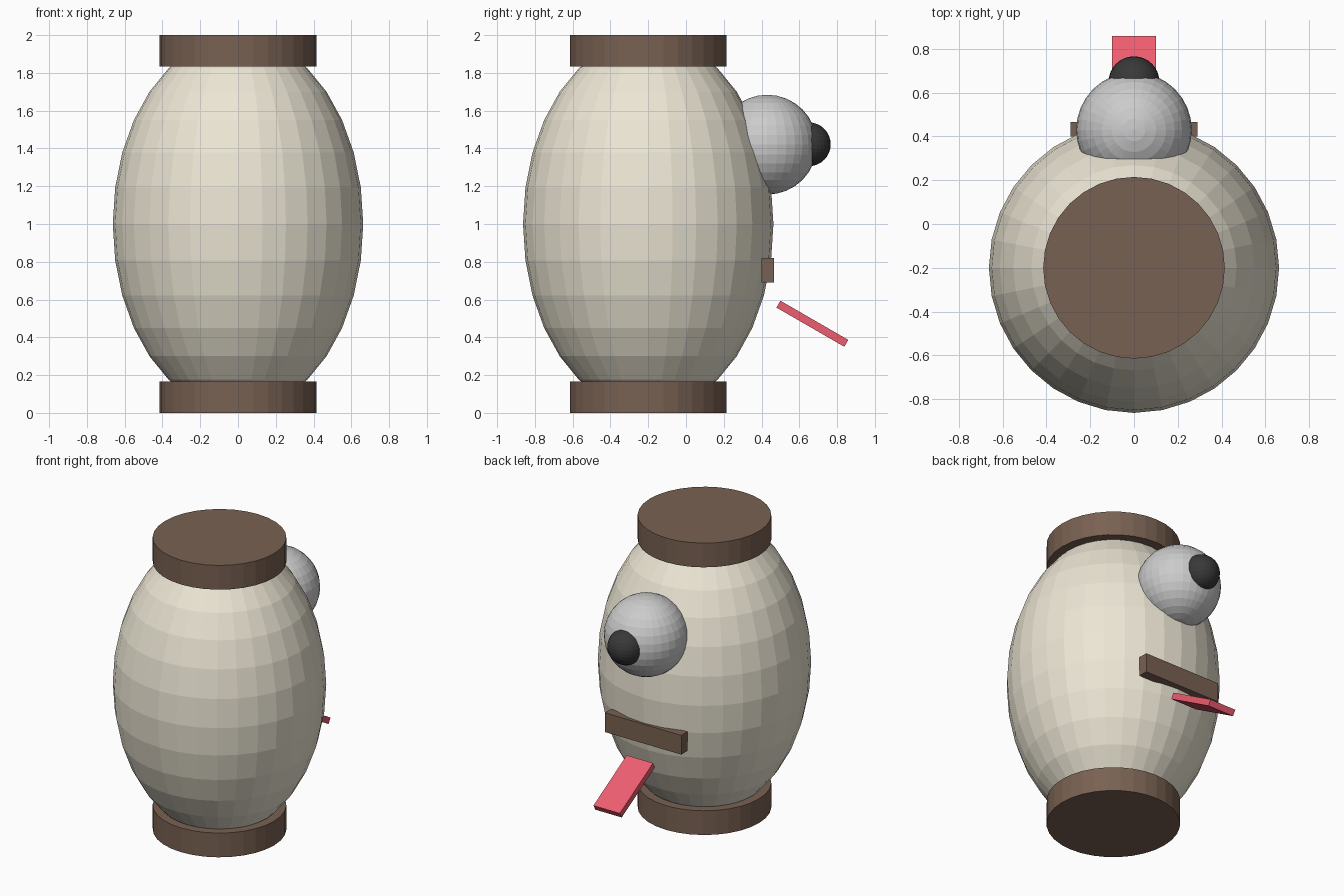
import bpy
from math import radians

if "Cube" in bpy.data.objects:
    bpy.data.objects.remove(bpy.data.objects["Cube"])


def material(name, rgb):
    m = bpy.data.materials.new(name)
    m.diffuse_color = (*rgb, 1)
    m.use_nodes = True
    m.node_tree.nodes["Principled BSDF"].inputs["Base Color"].default_value = m.diffuse_color
    return m


cream = material("cream", (0.84, 0.79, 0.66))
brown = material("brown", (0.19, 0.12, 0.085))
black = material("black", (0.04, 0.04, 0.04))
pink = material("pink", (0.85, 0.11, 0.16))


def finish(name, scale, mat, rot=(0, 0, 0)):
    ob = bpy.context.object
    ob.name = name
    ob.scale = scale
    ob.rotation_euler = rot
    if mat:
        ob.data.materials.append(mat)
    return ob


def ball(name, loc, scale, mat=None):
    bpy.ops.mesh.primitive_uv_sphere_add(segments=32, ring_count=16, radius=1, location=loc)
    return finish(name, scale, mat)


def box(name, loc, size, mat, tilt=0):
    bpy.ops.mesh.primitive_cube_add(size=1, location=loc)
    return finish(name, size, mat, (radians(tilt), 0, 0))


BODY_Y = -0.2

# Barrel-shaped body with a disc at each end
ball("body", (0, BODY_Y, 1), (0.663, 0.663, 0.99), cream)
for name, z in (("base_disc", 0.083), ("top_disc", 1.917)):
    bpy.ops.mesh.primitive_cylinder_add(vertices=32, radius=0.415, depth=0.166,
                                        location=(0, BODY_Y, z))
    finish(name, (1, 1, 1), brown)

# Single eye and pupil
ball("eye", (0, 0.43, 1.42), (0.264,) * 3)
ball("pupil", (0, 0.65, 1.422), (0.116,) * 3, black)

# Mouth bar and tilted tongue
box("mouth", (0, 0.432, 0.755), (0.58, 0.066, 0.132), brown)
box("tongue", (0, 0.669, 0.472), (0.2, 0.415, 0.042), pink, -30)
